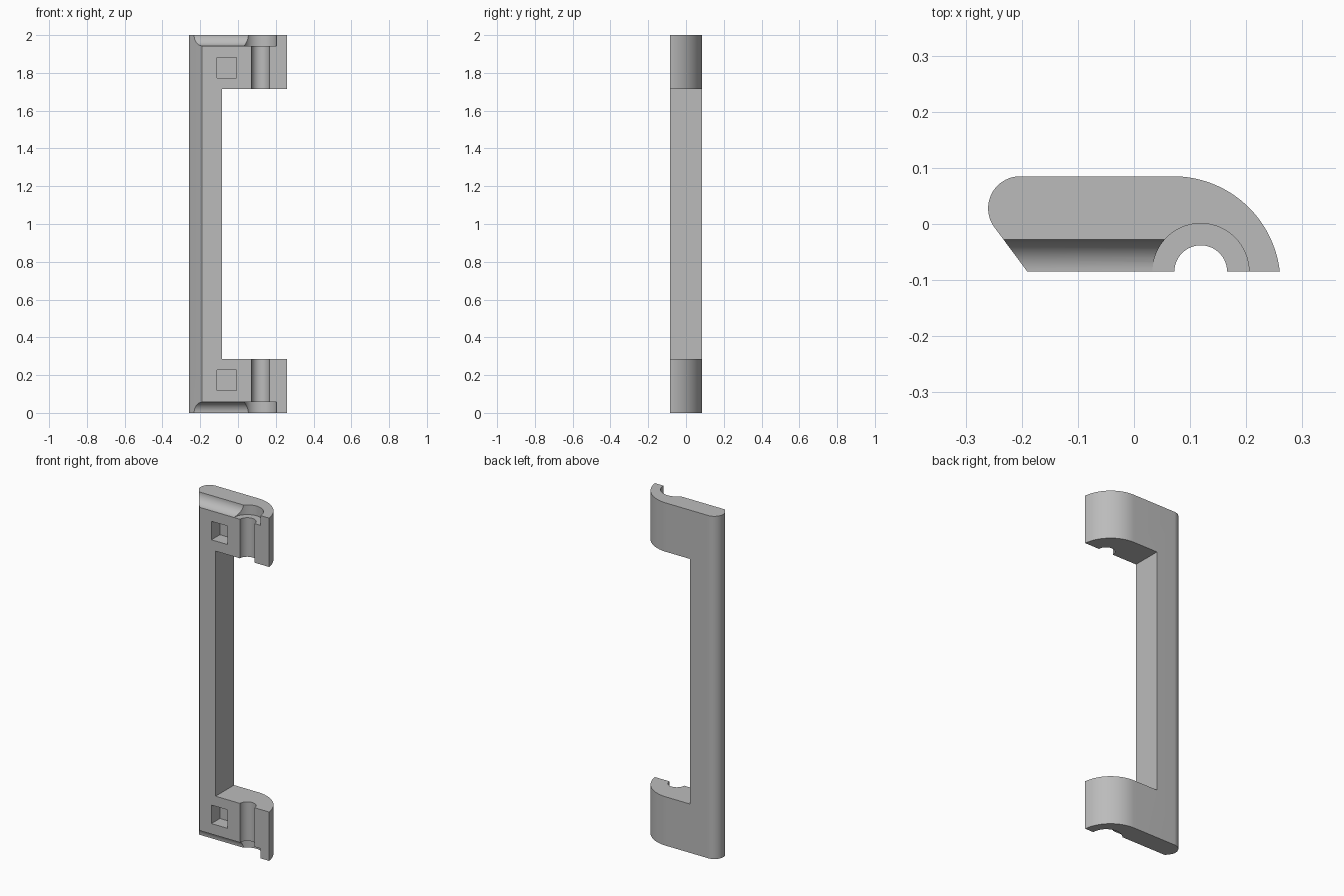
import bpy, bmesh
from math import cos, sin, radians, pi
from mathutils import Matrix, Vector

if "Cube" in bpy.data.objects:
    bpy.data.objects.remove(bpy.data.objects["Cube"], do_unlink=True)

HEIGHT = 2.0
FRONT, BACK = -0.085, 0.085
LEG = 0.285          # height of each mounting leg
STEP = 0.057         # depth of the end recesses
ROD_X = 0.119        # axis of the rod groove

grey = bpy.data.materials.new("plain_grey")
grey.use_nodes = True
colour = (0.5, 0.5, 0.5, 1)
grey.diffuse_color = colour
grey.node_tree.nodes["Principled BSDF"].inputs["Base Color"].default_value = colour


def arc(cx, cy, r, start, end, n):
    return [(cx + r * cos(radians(start + (end - start) * i / n)),
             cy + r * sin(radians(start + (end - start) * i / n))) for i in range(n + 1)]


def make_object(name, bm):
    bmesh.ops.recalc_face_normals(bm, faces=bm.faces)
    mesh = bpy.data.meshes.new(name)
    bm.to_mesh(mesh)
    bm.free()
    mesh.materials.append(grey)
    obj = bpy.data.objects.new(name, mesh)
    bpy.context.collection.objects.link(obj)
    return obj


def extrude_profile(name, points, height):
    bm = bmesh.new()
    face = bm.faces.new([bm.verts.new((x, y, 0)) for x, y in points])
    grown = bmesh.ops.extrude_face_region(bm, geom=[face])["geom"]
    verts = [v for v in grown if isinstance(v, bmesh.types.BMVert)]
    bmesh.ops.translate(bm, verts=verts, vec=(0, 0, height))
    return make_object(name, bm)


def box(name, low, high):
    bm = bmesh.new()
    low, high = Vector(low), Vector(high)
    place = Matrix.Translation((low + high) / 2) @ Matrix.Diagonal((high - low).to_4d())
    bmesh.ops.create_cube(bm, size=1, matrix=place)
    return make_object(name, bm)


def cylinder(name, centre, radius, length, along_x=False):
    bm = bmesh.new()
    place = Matrix.Translation(centre)
    if along_x:
        place = place @ Matrix.Rotation(pi / 2, 4, "Y")
    bmesh.ops.create_cone(bm, cap_ends=True, segments=64, radius1=radius,
                          radius2=radius, depth=length, matrix=place)
    return make_object(name, bm)


# Handle body: rounded grip edge, flat back, large curve over the legs
profile = [(-0.19, FRONT), (0.26, FRONT)]
profile += arc(0.07, -0.106, 0.191, 6.3, 90, 32)[1:]
profile += arc(-0.203, 0.028, 0.057, 90, 217.5, 24)
handle = extrude_profile("handle", profile, HEIGHT)

# Opening between the two legs, and the groove for the rod
cutters = [
    box("opening_cutter", (-0.085, -0.3, LEG), (0.4, 0.3, HEIGHT - LEG)),
    cylinder("rod_cutter", (ROD_X, FRONT, HEIGHT / 2), 0.047, HEIGHT + 0.2),
]

# Matching recesses and screw sockets at both ends
for end, end_z, socket_z in (("bottom", 0, 0.172), ("top", HEIGHT, HEIGHT - 0.172)):
    cutters += [
        cylinder(end + "_counterbore_cutter", (ROD_X, FRONT, end_z), 0.086, 2 * STEP),
        cylinder(end + "_cove_cutter", ((ROD_X - 0.4) / 2, FRONT, end_z),
                 STEP, ROD_X + 0.4, along_x=True),
        box(end + "_socket_cutter", (-0.112, FRONT - 0.1, socket_z - 0.054),
            (-0.009, FRONT + 0.078, socket_z + 0.054)),
    ]

bpy.context.view_layer.objects.active = handle
for cutter in cutters:
    cutter.hide_render = True
    cut = handle.modifiers.new(cutter.name, "BOOLEAN")
    cut.operation = "DIFFERENCE"
    cut.solver = "EXACT"
    cut.object = cutter
    bpy.ops.object.modifier_apply(modifier=cut.name)
    bpy.data.objects.remove(cutter, do_unlink=True)

# Smooth curves with crisp edges
bpy.ops.object.select_all(action="DESELECT")
handle.select_set(True)
bpy.ops.object.shade_smooth_by_angle(angle=radians(30))
